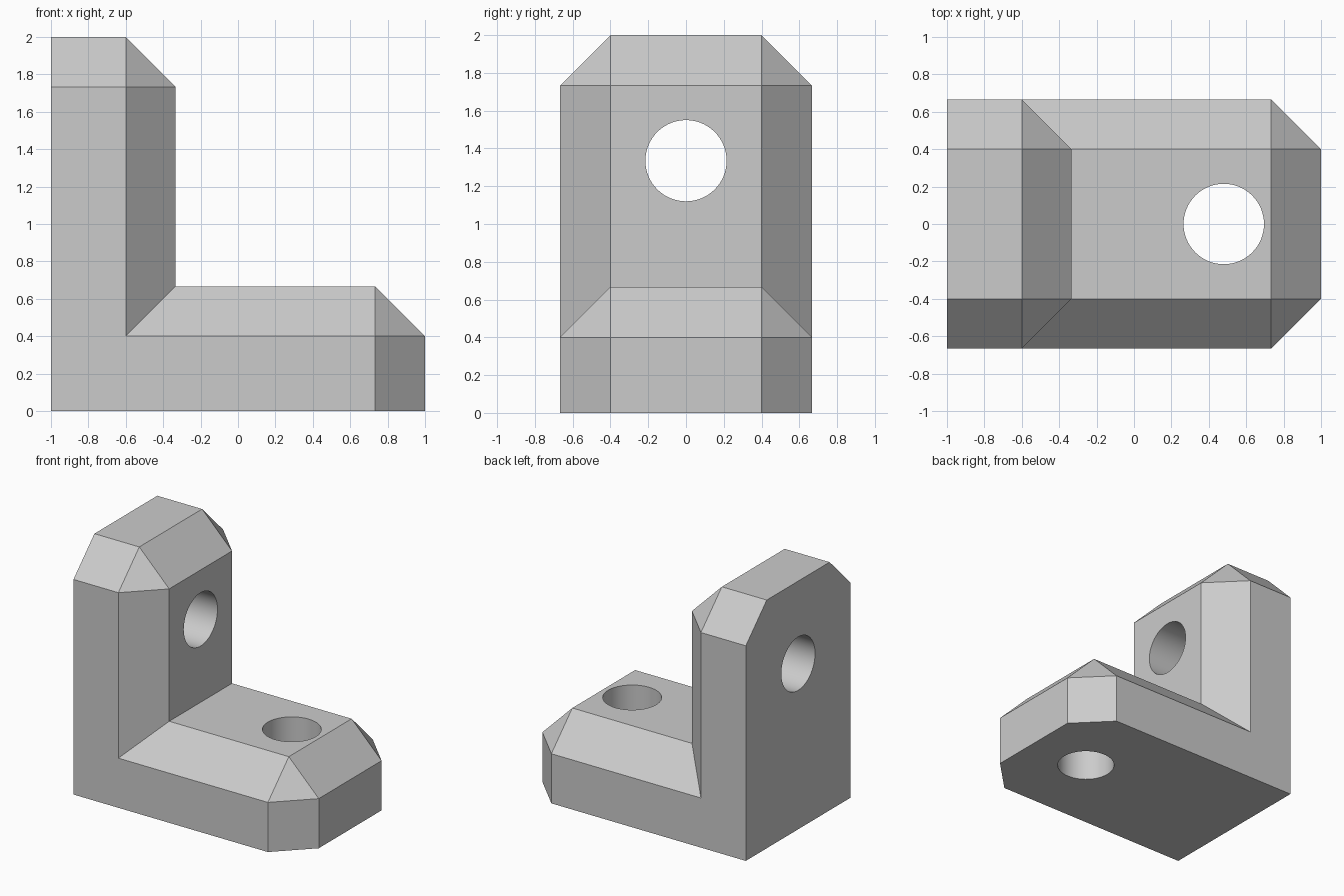
import bpy
import bmesh
import math
from mathutils import Matrix

cube = bpy.data.objects.get("Cube")
if cube:
    bpy.data.objects.remove(cube, do_unlink=True)

HALF_WIDTH = 2 / 3
PLATE = 2 / 3
CHAMFER = 4 / 15
HOLE_RADIUS = 0.215
INNER_X = PLATE - 1

# Plain grey material
grey = bpy.data.materials.new("light grey")
grey.use_nodes = True
colour = (0.6, 0.6, 0.6, 1)
grey.diffuse_color = colour
grey.node_tree.nodes["Principled BSDF"].inputs["Base Color"].default_value = colour


def make_object(name, bm):
    bmesh.ops.recalc_face_normals(bm, faces=bm.faces)
    mesh = bpy.data.meshes.new(name)
    bm.to_mesh(mesh)
    bm.free()
    mesh.materials.append(grey)
    obj = bpy.data.objects.new(name, mesh)
    bpy.context.collection.objects.link(obj)
    return obj


# L-shaped body: side profile swept across the width
profile = [(-1, 0), (1, 0), (1, PLATE), (INNER_X, PLATE), (INNER_X, 2), (-1, 2)]
bm = bmesh.new()
side = bm.faces.new([bm.verts.new((x, -HALF_WIDTH, z)) for x, z in profile])
swept = bmesh.ops.extrude_face_region(bm, geom=[side], use_keep_orig=True)
new_verts = [g for g in swept["geom"] if isinstance(g, bmesh.types.BMVert)]
bmesh.ops.translate(bm, verts=new_verts, vec=(0, 2 * HALF_WIDTH, 0))
bmesh.ops.recalc_face_normals(bm, faces=bm.faces)


# Chamfer every exposed edge, but not the base, the back or the inner corner
def is_chamfered(edge):
    a, b = (v.co for v in edge.verts)
    on_base = max(a.z, b.z) < 0.01
    on_back = max(a.x, b.x) < -0.99
    in_corner = all(abs(p.x - INNER_X) + abs(p.z - PLATE) < 0.01 for p in (a, b))
    return not (on_base or on_back or in_corner)


bmesh.ops.bevel(bm, geom=[e for e in bm.edges if is_chamfered(e)],
                offset=CHAMFER, offset_type='OFFSET', segments=1,
                profile=0.5, affect='EDGES', clamp_overlap=False)
bracket = make_object("corner_bracket", bm)


# Screw holes: one through each plate
def drill(name, location, rotation):
    bm = bmesh.new()
    bmesh.ops.create_cone(bm, cap_ends=True, segments=64, radius1=HOLE_RADIUS,
                          radius2=HOLE_RADIUS, depth=1,
                          matrix=Matrix.Translation(location) @ rotation)
    cutter = make_object(name, bm)
    cutter.hide_render = True
    cut = bracket.modifiers.new(name, 'BOOLEAN')
    cut.operation = 'DIFFERENCE'
    cut.solver = 'EXACT'
    cut.object = cutter
    bpy.ops.object.modifier_apply(modifier=name)
    bpy.data.objects.remove(cutter, do_unlink=True)


bpy.ops.object.select_all(action='DESELECT')
bracket.select_set(True)
bpy.context.view_layer.objects.active = bracket
drill("upright_hole", (INNER_X - PLATE / 2, 0, 1.335), Matrix.Rotation(math.pi / 2, 4, 'Y'))
drill("base_hole", (0.48, 0, PLATE / 2), Matrix.Identity(4))

# Smooth hole walls, crisp chamfers
bpy.ops.object.shade_smooth_by_angle(angle=math.radians(20))
